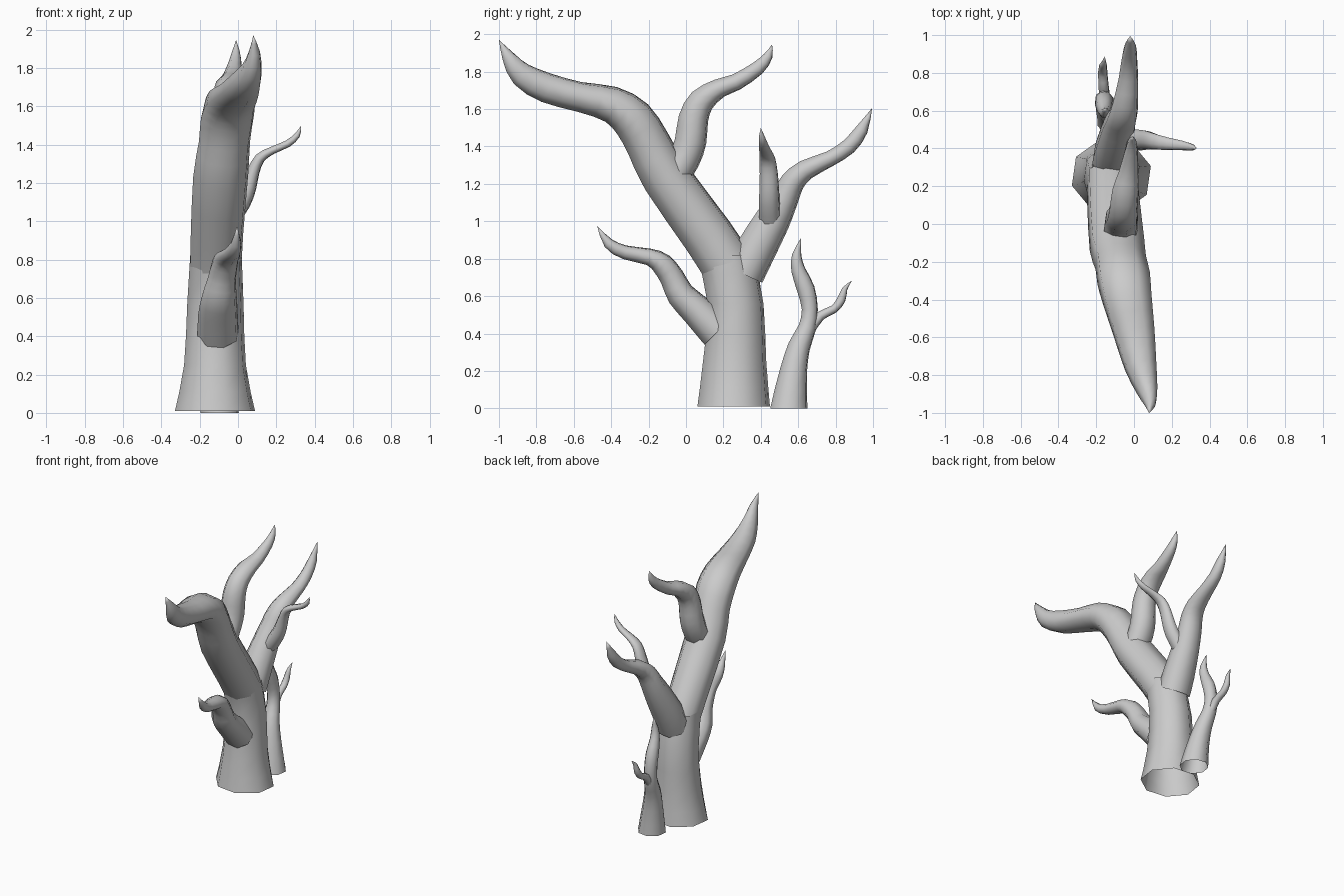
import bpy, bmesh, math
from mathutils import Vector

SIDES = 8


def refine(pts, steps):
    """Catmull-Rom through (x, y, z, radius, side radius) stations."""
    out = []
    n = len(pts)
    for i in range(n - 1):
        p0, p1, p2, p3 = (pts[min(max(i + k, 0), n - 1)] for k in (-1, 0, 1, 2))
        for s in range(steps):
            t = s / steps
            out.append([0.5 * (2 * b + (c - a) * t + (2 * a - 5 * b + 4 * c - d) * t ** 2
                               + (3 * b - a - 3 * c + d) * t ** 3)
                        for a, b, c, d in zip(p0, p1, p2, p3)])
    out.append(list(pts[-1]))
    return out


def limb(name, pts, ref=(1, 0, 0), flat=0, tip=True, steps=2):
    """Tapered tube; the root end stays open, the tip closes to a point."""
    pts = refine(pts, steps)
    pos = [Vector(p[:3]) for p in pts]
    bm = bmesh.new()
    rings = []
    last = len(pts) - 1
    for i, p in enumerate(pts):
        if tip and i == last:
            break
        t = (pos[min(i + 1, last)] - pos[max(i - 1, 0)]).normalized()
        if i < flat:
            t = Vector((0, 0, 1))
        side = Vector(ref)
        side = (side - t * side.dot(t)).normalized()
        up = t.cross(side)
        ring = []
        for k in range(SIDES):
            a = 2 * math.pi * k / SIDES + math.radians(15)
            ring.append(bm.verts.new(pos[i] + side * (1.03 * p[4] * math.cos(a))
                                     + up * (1.03 * p[3] * math.sin(a))))
        rings.append(ring)
    for r0, r1 in zip(rings, rings[1:]):
        for k in range(SIDES):
            j = (k + 1) % SIDES
            bm.faces.new((r0[k], r0[j], r1[j], r1[k]))
    if tip:
        end = bm.verts.new(pos[-1])
        for k in range(SIDES):
            bm.faces.new((rings[-1][k], rings[-1][(k + 1) % SIDES], end))
    for f in bm.faces:
        f.smooth = True
    mesh = bpy.data.meshes.new(name)
    bm.to_mesh(mesh)
    bm.free()
    ob = bpy.data.objects.new(name, mesh)
    bpy.context.collection.objects.link(ob)
    return ob


# Trunk, open at the bottom
limb("trunk", [(-.12, .255, .01, .195, .21), (-.12, .26, .25, .17, .162),
               (-.118, .265, .56, .15, .148), (-.115, .21, .82, .155, .135)],
     flat=99, tip=False)

# Largest limb leaning to the front
limb("front_main_branch", [
    (-.115, .23, .75, .14, .135), (-.11, .12, .92, .138, .138), (-.09, -.11, 1.24, .13, .145),
    (-.07, -.205, 1.42, .12, .135), (-.055, -.285, 1.545, .115, .14),
    (-.035, -.40, 1.625, .098, .13), (0, -.57, 1.665, .08, .11), (.035, -.75, 1.715, .08, .085),
    (.07, -.88, 1.785, .065, .055), (.085, -.95, 1.88, .035, .03), (.08, -1, 1.97, 0, 0)])

# Limb rising from the main branch and bending back
limb("upper_branch", [
    (-.07, -.08, 1.22, .085, .09), (-.07, -.01, 1.33, .085, .09), (-.065, .025, 1.43, .085, .088),
    (-.06, .04, 1.55, .08, .082), (-.055, .085, 1.645, .07, .075), (-.045, .18, 1.712, .052, .07),
    (-.03, .27, 1.745, .045, .053), (-.015, .385, 1.82, .038, .035),
    (-.01, .44, 1.885, .024, .02), (-.01, .46, 1.945, 0, 0)])

# Rear limb
limb("rear_branch", [
    (-.11, .31, .72, .11, .115), (-.105, .37, .84, .108, .112), (-.09, .465, 1.01, .095, .095),
    (-.075, .53, 1.13, .075, .085), (-.06, .57, 1.21, .065, .078), (-.045, .64, 1.275, .055, .068),
    (-.03, .77, 1.335, .042, .052), (-.025, .87, 1.40, .042, .042),
    (-.02, .94, 1.49, .034, .03), (-.02, .995, 1.605, 0, 0)])

# Small offshoot pointing to the right
limb("side_branch", [
    (-.04, .45, 1.01, .05, .058), (.02, .445, 1.10, .048, .056), (.055, .445, 1.18, .042, .052),
    (.08, .442, 1.26, .033, .048), (.115, .435, 1.33, .027, .042), (.18, .425, 1.37, .02, .033),
    (.26, .415, 1.405, .019, .025), (.31, .405, 1.45, .015, .016), (.33, .40, 1.50, 0, 0)],
    ref=(0, 1, 0))

# Low limb at the front
limb("low_front_branch", [
    (-.105, .17, .41, .10, .108), (-.105, .05, .53, .085, .103), (-.098, -.03, .61, .075, .092),
    (-.085, -.075, .70, .066, .075), (-.07, -.13, .772, .06, .07), (-.055, -.20, .81, .045, .06),
    (-.03, -.33, .835, .037, .042), (-.01, -.415, .883, .028, .027), (-.005, -.475, .975, 0, 0)])

# Separate sapling behind the trunk, with its twig
limb("sapling", [
    (-.095, .55, 0, .10, .10), (-.12, .575, .2, .073, .075), (-.14, .605, .33, .06, .06),
    (-.155, .648, .43, .048, .05), (-.16, .662, .53, .043, .046), (-.16, .64, .64, .048, .046),
    (-.155, .60, .74, .038, .035), (-.15, .592, .82, .025, .025), (-.155, .615, .91, 0, 0)], flat=1)
limb("sapling_twig", [
    (-.155, .66, .42, .03, .03), (-.16, .72, .495, .025, .027), (-.165, .79, .53, .022, .025),
    (-.165, .83, .58, .023, .022), (-.16, .85, .64, .014, .014), (-.155, .887, .682, 0, 0)])
